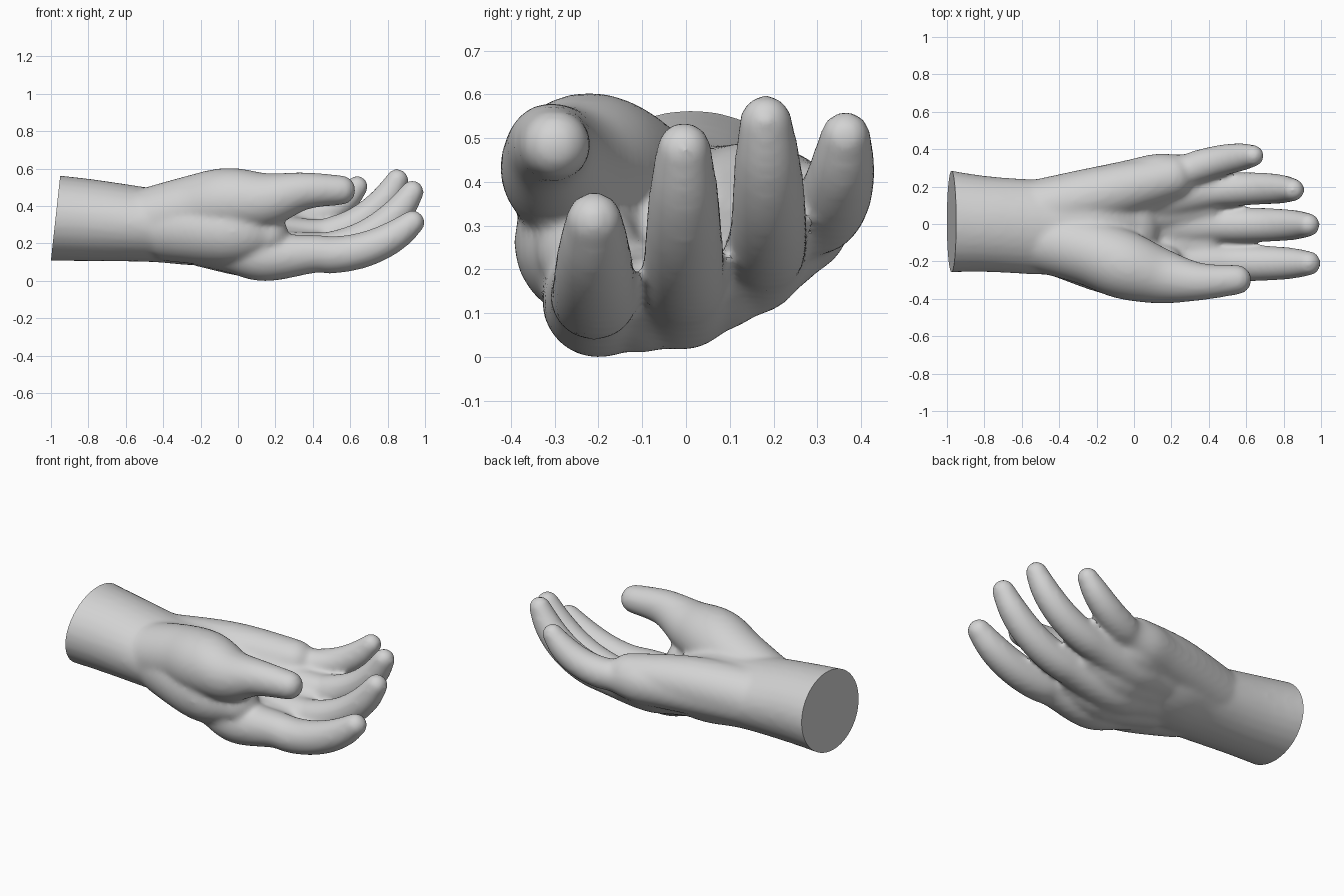
import bpy, bmesh, math
from mathutils import Vector

cube = bpy.data.objects.get("Cube")
if cube:
    bpy.data.objects.remove(cube, do_unlink=True)

SIDES, STEPS = 28, 5


def spline(a, b, c, d, t):
    """Catmull-Rom value between b and c."""
    return tuple(0.5 * (2*q + (r - p)*t + (2*p - 5*q + 4*r - s)*t*t
                        + (3*q - p - 3*r + s)*t**3)
                 for p, q, r, s in zip(a, b, c, d))


def limb(bm, *stations):
    """Closed, round-ended tube through (x, y, z, side radius[, up radius])."""
    pts = [s if len(s) == 5 else (*s, s[3]) for s in stations]
    pad = [pts[0]] + pts + [pts[-1]]
    path = [spline(*pad[i:i + 4], k / STEPS)
            for i in range(len(pts) - 1) for k in range(STEPS)] + [pts[-1]]
    centres = [Vector(p[:3]) for p in path]
    slices = []
    for i, p in enumerate(path):
        d = (centres[min(i + 1, len(path) - 1)] - centres[max(i - 1, 0)]).normalized()
        slices.append((centres[i], d, p[3], p[4]))
    # rounded tip
    c, d, ry, rz = slices[-1]
    for k in range(1, 6):
        a = k * math.radians(16.5)
        slices.append((c + d * min(ry, rz) * math.sin(a), d,
                       ry * math.cos(a), rz * math.cos(a)))
    rings = []
    for c, d, ry, rz in slices:
        side = (Vector((0, 1, 0)) - d * d.y).normalized()
        up = d.cross(side)
        rings.append([bm.verts.new(c + side * ry * math.cos(a) + up * rz * math.sin(a))
                      for a in (2 * math.pi * j / SIDES for j in range(SIDES))])
    for r0, r1 in zip(rings, rings[1:]):
        for j in range(SIDES):
            k = (j + 1) % SIDES
            bm.faces.new((r0[j], r0[k], r1[k], r1[j]))
    bm.faces.new(rings[0][::-1])
    bm.faces.new(rings[-1])


def finger(bm, palm, knuckle, radius, length, pitch, yaw):
    """Palm bone from the wrist, then a finger that curls evenly and tapers."""
    palm = Vector(palm)
    wrist = Vector((-.5, .4 * palm.y, .3))
    stations = [(*wrist.lerp(palm, k / 4), .14 - .01 * k / 4) for k in range(5)]
    p, steps = Vector(knuckle), 6
    stations.append((*p, radius))
    for k in range(steps):
        mid, t = (k + .5) / steps, (k + 1) / steps
        lift = math.radians(pitch[0] + (pitch[1] - pitch[0]) * mid)
        turn = math.radians(yaw[0] + (yaw[1] - yaw[0]) * mid)
        p = p + length / steps * Vector((math.cos(lift) * math.cos(turn),
                                         math.cos(lift) * math.sin(turn),
                                         math.sin(lift)))
        stations.append((*p, radius * (1 - .15 * t - .2 * t ** 5)))
    limb(bm, *stations)


# Index, middle, ring, little: palm point, knuckle, radius, length, curl, spread
FINGERS = [
    ((.15, -.2, .13), (.4, -.21, .147), .103, .575, (-7, 42), (0, 0)),
    ((.15, -.01, .148), (.44, -.005, .165), .098, .605, (5, 60), (0, 0)),
    ((.15, .145, .228), (.42, .178, .24), .094, .55, (6, 64), (5, -5)),
    ((.15, .25, .318), (.28, .285, .32), .091, .425, (2, 52), (20, 4)),
]

bm = bmesh.new()
for f in FINGERS:
    finger(bm, *f)
# Flesh filling the palm between neighbouring fingers
for a, b in zip(FINGERS, FINGERS[1:]):
    palm = (Vector(a[0]) + Vector(b[0])) / 2
    fork = (Vector(a[1]) + Vector(b[1])) / 2 - Vector((.03, 0, 0))
    start = palm + Vector((-.35, -.25 * palm.y, .08))
    limb(bm, (*start, .14), (*palm, .128), (*fork, .072))
# Forearm running into the palm
limb(bm, (-1.12, .022, .347, .287, .236), (-.8, 0, .328, .257, .22),
     (-.45, -.017, .3, .255, .197), (-.2, 0, .28, .26, .195), (0, .01, .25, .24, .14))
# Thumb with its fleshy base
limb(bm, (-.55, -.075, .31, .17), (-.25, -.145, .385, .18), (-.05, -.22, .425, .183),
     (.15, -.28, .435, .148), (.35, -.308, .483, .102), (.55, -.298, .488, .08))
# Skin between thumb and palm
limb(bm, (-.4, -.1, .29, .18), (-.05, -.213, .265, .182), (.15, -.225, .25, .12))
# Outer heel of the palm
limb(bm, (-.55, .06, .31, .17), (-.15, .165, .343, .15), (.2, .25, .335, .118))
bmesh.ops.recalc_face_normals(bm, faces=bm.faces)
rough = bpy.data.meshes.new("hand_rough")
bm.to_mesh(rough)
bm.free()
hand = bpy.data.objects.new("hand", rough)
bpy.context.collection.objects.link(hand)

# Fuse into one skin and soften the joins
remesh = hand.modifiers.new("fuse", 'REMESH')
remesh.mode = 'VOXEL'
remesh.voxel_size = 0.014
soften = hand.modifiers.new("soften", 'SMOOTH')
soften.factor = 0.5
soften.iterations = 14
bpy.context.view_layer.update()
deps = bpy.context.evaluated_depsgraph_get()
skin = bpy.data.meshes.new_from_object(hand.evaluated_get(deps))
hand.modifiers.clear()
hand.data = skin
skin.name = "hand"
bpy.data.meshes.remove(rough)

# Flat, slightly slanted cut at the forearm, then rest on the ground
bm = bmesh.new()
bm.from_mesh(skin)
bmesh.ops.bisect_plane(bm, geom=bm.verts[:] + bm.edges[:] + bm.faces[:],
                       plane_co=(-.95, 0, .57), plane_no=(-.455, 0, .05),
                       clear_outer=True)
bmesh.ops.holes_fill(bm, edges=[e for e in bm.edges if e.is_boundary], sides=0)
low = min(v.co.z for v in bm.verts)
bmesh.ops.translate(bm, verts=bm.verts, vec=(0, 0, -low))
bmesh.ops.recalc_face_normals(bm, faces=bm.faces)
bm.to_mesh(skin)
bm.free()

# Single grey material
grey = bpy.data.materials.new("light_grey")
grey.use_nodes = True
colour = (0.65, 0.65, 0.65, 1)
grey.diffuse_color = colour
grey.node_tree.nodes["Principled BSDF"].inputs["Base Color"].default_value = colour
skin.materials.clear()
skin.materials.append(grey)

bpy.ops.object.select_all(action='DESELECT')
hand.select_set(True)
bpy.context.view_layer.objects.active = hand
bpy.ops.object.shade_smooth_by_angle(angle=math.radians(45))
